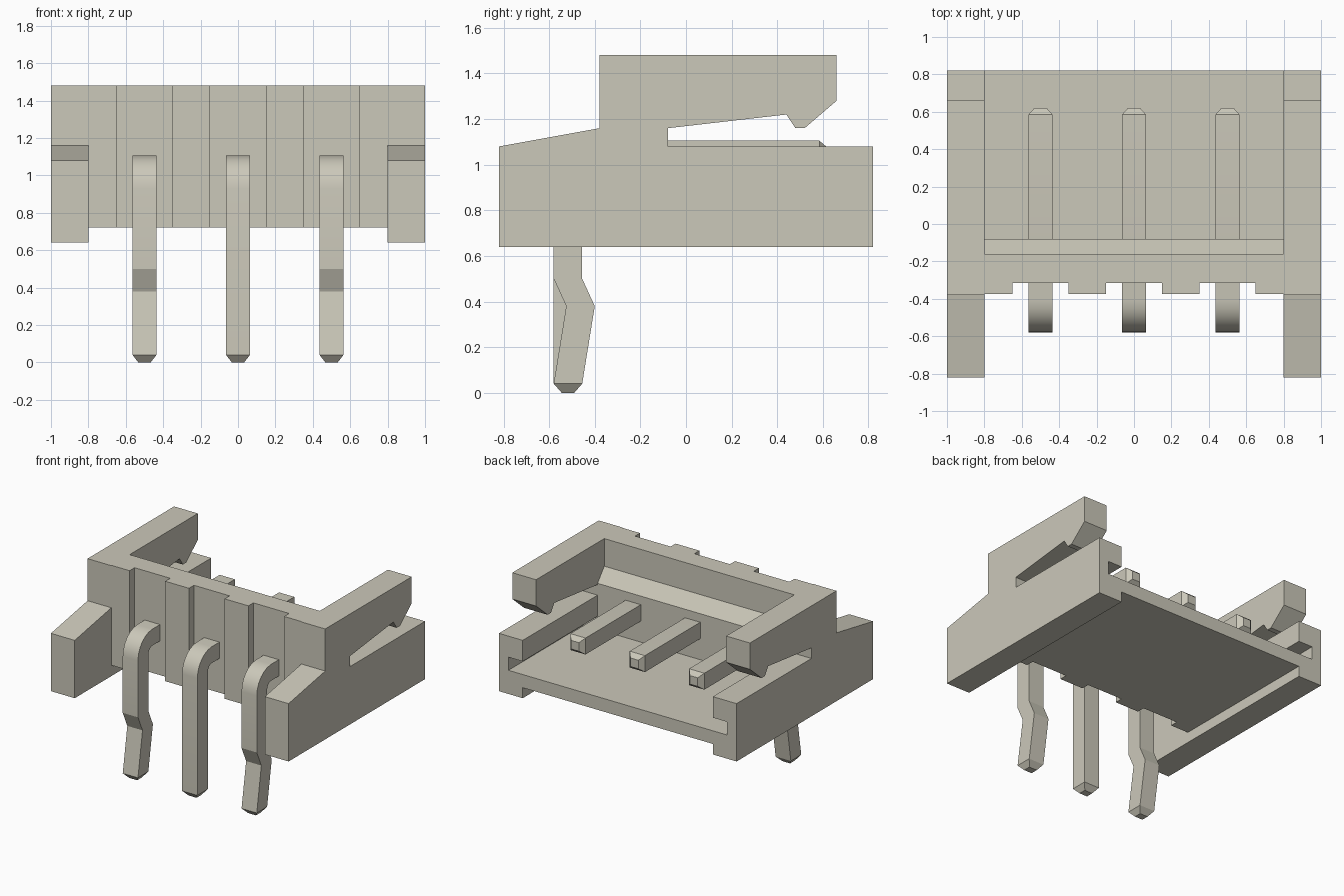
import bpy, bmesh, math

cube = bpy.data.objects.get("Cube")
if cube:
    bpy.data.objects.remove(cube, do_unlink=True)

# One cream plastic colour for every part
COLOUR = (0.60, 0.58, 0.49, 1.0)
cream = bpy.data.materials.new("warm cream")
cream.use_nodes = True
cream.diffuse_color = COLOUR
cream.node_tree.nodes["Principled BSDF"].inputs["Base Color"].default_value = COLOUR


def make_object(name, bm):
    bmesh.ops.recalc_face_normals(bm, faces=bm.faces)
    mesh = bpy.data.meshes.new(name)
    bm.to_mesh(mesh)
    bm.free()
    mesh.materials.append(cream)
    obj = bpy.data.objects.new(name, mesh)
    bpy.context.collection.objects.link(obj)
    return obj


def loft(name, rings):
    """Join equal rings of points into a closed solid."""
    bm = bmesh.new()
    loops = [[bm.verts.new(p) for p in ring] for ring in rings]
    n = len(loops[0])
    for a, b in zip(loops, loops[1:]):
        for i in range(n):
            j = (i + 1) % n
            bm.faces.new((a[i], a[j], b[j], b[i]))
    bm.faces.new(loops[0])
    bm.faces.new(loops[-1])
    return make_object(name, bm)


def extrude_x(name, profile, x0, x1):
    return loft(name, [[(x, y, z) for y, z in profile] for x in (x0, x1)])


def box(name, x0, x1, y0, y1, z0, z1):
    return extrude_x(name, [(y0, z0), (y1, z0), (y1, z1), (y0, z1)], x0, x1)


# Floor and front wall, with the sloped ledge inside
tray = [(-0.315, 0.72), (0.82, 0.72), (0.82, 0.82), (-0.08, 0.82),
        (-0.08, 1.17), (-0.16, 1.27), (-0.16, 1.48), (-0.315, 1.48)]
extrude_x("floor_and_front_wall", tray, -0.8, 0.8)

# Side wall outline: sloped front foot, slot and hooked latch arm
side = [(-0.82, 0.64), (0.82, 0.64), (0.82, 1.08), (-0.08, 1.08), (-0.08, 1.16),
        (0.44, 1.22), (0.48, 1.16), (0.52, 1.16), (0.66, 1.28), (0.66, 1.48),
        (-0.38, 1.48), (-0.38, 1.16), (-0.82, 1.08)]

for label, s in (("left", 1), ("right", -1)):
    wall = extrude_x(label + "_side_wall", side, s * 0.8, s * 1.0)
    # Guide groove just above the floor
    cutter = box("groove_cutter", s * 0.7, s * 0.92, -0.08, 0.9, 0.82, 0.92)
    cutter.hide_render = True
    cut = wall.modifiers.new("groove", 'BOOLEAN')
    cut.operation = 'DIFFERENCE'
    cut.solver = 'EXACT'
    cut.object = cutter
    bpy.context.view_layer.objects.active = wall
    bpy.ops.object.modifier_apply(modifier=cut.name)
    bpy.data.objects.remove(cutter, do_unlink=True)
    # Raised ribs on the front wall
    for part, x0, x1 in (("inner", 0.15, 0.35), ("outer", 0.65, 0.8)):
        box(f"{label}_{part}_rib", s * x0, s * x1, -0.375, -0.315, 0.72, 1.48)


# Contact pins: each section is (outer y, z), (inner y, z), half width
W = 0.064


def pin(name, x, kinked):
    sections = [((0.62, 1.075), (0.62, 1.01), 0.033),
                ((0.585, 1.105), (0.585, 0.98), W)]
    cy, cz, r_out, r_in = -0.405, 0.93, 0.175, 0.05
    for i in range(7):
        a = math.radians(90 + 15 * i)
        c, s = math.cos(a), math.sin(a)
        sections.append(((cy + r_out * c, cz + r_out * s),
                         (cy + r_in * c, cz + r_in * s), W))
    if kinked:
        sections += [((-0.58, 0.5), (-0.455, 0.5), W),
                     ((-0.525, 0.38), (-0.40, 0.38), W)]
    sections += [((-0.58, 0.04), (-0.455, 0.04), W),
                 ((-0.545, 0.0), (-0.49, 0.0), 0.033)]
    rings = [[(x - w, *o), (x + w, *o), (x + w, *i), (x - w, *i)]
             for o, i, w in sections]
    obj = loft(name, rings)
    bpy.ops.object.select_all(action='DESELECT')
    obj.select_set(True)
    bpy.context.view_layer.objects.active = obj
    bpy.ops.object.shade_smooth_by_angle(angle=math.radians(20))


pin("right_pin", -0.5, True)
pin("middle_pin", 0.0, False)
pin("left_pin", 0.5, True)
